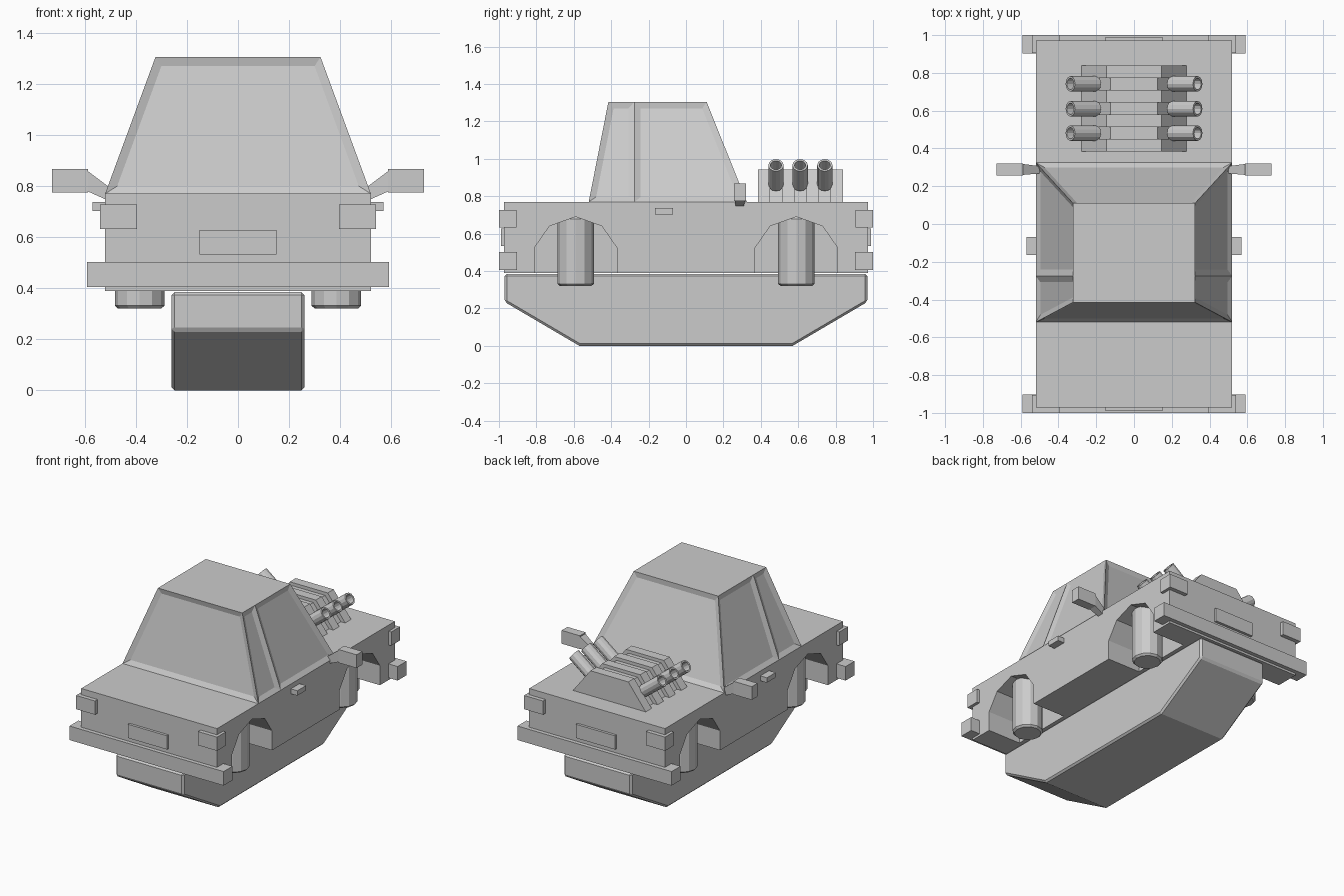
import bpy, bmesh, math
from mathutils import Vector, Matrix

if "Cube" in bpy.data.objects:
    bpy.data.objects.remove(bpy.data.objects["Cube"])


def make(name, bm):
    bmesh.ops.recalc_face_normals(bm, faces=bm.faces)
    me = bpy.data.meshes.new(name)
    bm.to_mesh(me)
    bm.free()
    ob = bpy.data.objects.new(name, me)
    bpy.context.collection.objects.link(ob)
    return ob


def loft(name, a, b):
    """Solid between two matching loops of points."""
    bm = bmesh.new()
    va = [bm.verts.new(p) for p in a]
    vb = [bm.verts.new(p) for p in b]
    bm.faces.new(va)
    bm.faces.new(vb)
    n = len(va)
    for i in range(n):
        j = (i + 1) % n
        bm.faces.new((va[i], va[j], vb[j], vb[i]))
    return make(name, bm)


def box(name, x0, x1, y0, y1, z0, z1):
    ring = [(x0, y0), (x1, y0), (x1, y1), (x0, y1)]
    return loft(name, [(x, y, z0) for x, y in ring], [(x, y, z1) for x, y in ring])


def prism_x(name, yz, x0, x1):
    return loft(name, [(x0, y, z) for y, z in yz], [(x1, y, z) for y, z in yz])


def prism_y(name, xz, y0, y1):
    return loft(name, [(x, y0, z) for x, z in xz], [(x, y1, z) for x, z in xz])


def mirror(ob, x=True, y=False):
    m = ob.modifiers.new("mirror", 'MIRROR')
    m.use_axis = (x, y, False)
    return ob


def bevel(ob, w):
    m = ob.modifiers.new("bevel", 'BEVEL')
    m.width = w
    m.segments = 1
    m.limit_method = 'ANGLE'
    m.angle_limit = math.radians(40)


# Car body with four wheel arches cut out
body = box("body", -0.52, 0.52, -0.972, 0.972, 0.39, 0.77)
arch = [(-0.81, 0.3), (-0.81, 0.525), (-0.73, 0.64), (-0.59, 0.69),
        (-0.45, 0.64), (-0.37, 0.525), (-0.37, 0.3)]
cutter = mirror(prism_x("arch_cutter", arch, 0.27, 0.7), True, True)
cutter.hide_render = True
cut = body.modifiers.new("arches", 'BOOLEAN')
cut.operation = 'DIFFERENCE'
cut.solver = 'EXACT'
cut.object = cutter
bpy.context.view_layer.objects.active = body
bpy.ops.object.modifier_apply(modifier=cut.name)
bpy.data.objects.remove(cutter)

# Lower hull
h = [(-0.97, 0.385), (-0.97, 0.235), (-0.57, 0.0)]
hull = prism_x("lower_hull", h + [(-y, z) for y, z in reversed(h)], -0.26, 0.26)
bevel(hull, 0.012)

# Cabin with inset windows
low = [(-0.52, -0.52, 0.77), (0.52, -0.52, 0.77), (0.52, 0.325, 0.77), (-0.52, 0.325, 0.77)]
top = [(-0.323, -0.415, 1.305), (0.323, -0.415, 1.305), (0.323, 0.11, 1.305), (-0.323, 0.11, 1.305)]
cabin = loft("cabin", low, top)
bm = bmesh.new()
bm.from_mesh(cabin.data)
bm.normal_update()
sides = [f for f in bm.faces if abs(f.normal.x) > 0.5]
geom = sides + list({e for f in sides for e in f.edges})
bmesh.ops.bisect_plane(bm, geom=geom, plane_co=(0, -0.275, 0), plane_no=(0, 1, 0))
bm.normal_update()
panes = [f for f in bm.faces if abs(f.normal.z) < 0.8]
bmesh.ops.inset_individual(bm, faces=panes, thickness=0.033, depth=-0.014, use_even_offset=True)
bm.to_mesh(cabin.data)
bm.free()

# Four support legs inside the arches
bm = bmesh.new()
bmesh.ops.create_cone(bm, cap_ends=True, segments=12, radius1=0.097, radius2=0.097, depth=0.37,
                      matrix=Matrix.Translation((0.385, -0.59, 0.505)))
leg = make("leg", bm)
bevel(leg, 0.012)
mirror(leg, True, True)

# Bumpers, lights and plates at both ends
mirror(box("bumper", -0.59, 0.59, -1.0, -0.903, 0.405, 0.502), False, True)
mirror(box("light", 0.395, 0.54, -1.0, -0.905, 0.632, 0.727), True, True)
mirror(box("plate", -0.15, 0.15, -0.99, -0.95, 0.533, 0.628), False, True)

# Door handles
mirror(box("door_handle", 0.5, 0.57, -0.165, -0.07, 0.703, 0.737))

# Side mirrors and their stems
mirror(box("side_mirror", 0.588, 0.728, 0.257, 0.32, 0.775, 0.867))
mirror(loft("mirror_stem",
            [(0.49, 0.268, 0.735), (0.49, 0.305, 0.735), (0.49, 0.305, 0.785), (0.49, 0.268, 0.785)],
            [(0.59, 0.26, 0.78), (0.59, 0.318, 0.78), (0.59, 0.318, 0.86), (0.59, 0.26, 0.86)]))

# Engine: four ribs over a smaller core
def trapezoid(bottom, upper, z):
    return [(-bottom, 0.765), (bottom, 0.765), (upper, z), (-upper, z)]

prism_y("engine_core", trapezoid(0.25, 0.125, 0.92), 0.42, 0.81)
for i in range(4):
    y = 0.385 + 0.1295 * i
    prism_y("engine_rib", trapezoid(0.283, 0.145, 0.942), y, y + 0.065)

# Hollow exhaust pipes between the ribs
axis = Vector((0.79, 0, 0.61)).normalized()
rot = axis.to_track_quat('Z', 'Y').to_matrix().to_4x4()
for y in (0.481, 0.61, 0.742):
    bm = bmesh.new()
    start, end = Vector((0.2, y, 0.86)), Vector((0.337, y, 0.966))
    bmesh.ops.create_cone(bm, cap_ends=True, segments=12, radius1=0.041, radius2=0.041,
                          depth=(end - start).length,
                          matrix=Matrix.Translation((start + end) / 2) @ rot)
    bm.normal_update()
    mouth = [f for f in bm.faces if f.normal.dot(axis) > 0.9]
    bmesh.ops.inset_region(bm, faces=mouth, thickness=0.011)
    hole = bmesh.ops.extrude_discrete_faces(bm, faces=mouth)["faces"]
    bmesh.ops.translate(bm, verts=hole[0].verts, vec=-axis * 0.09)
    mirror(make("exhaust_pipe", bm))
